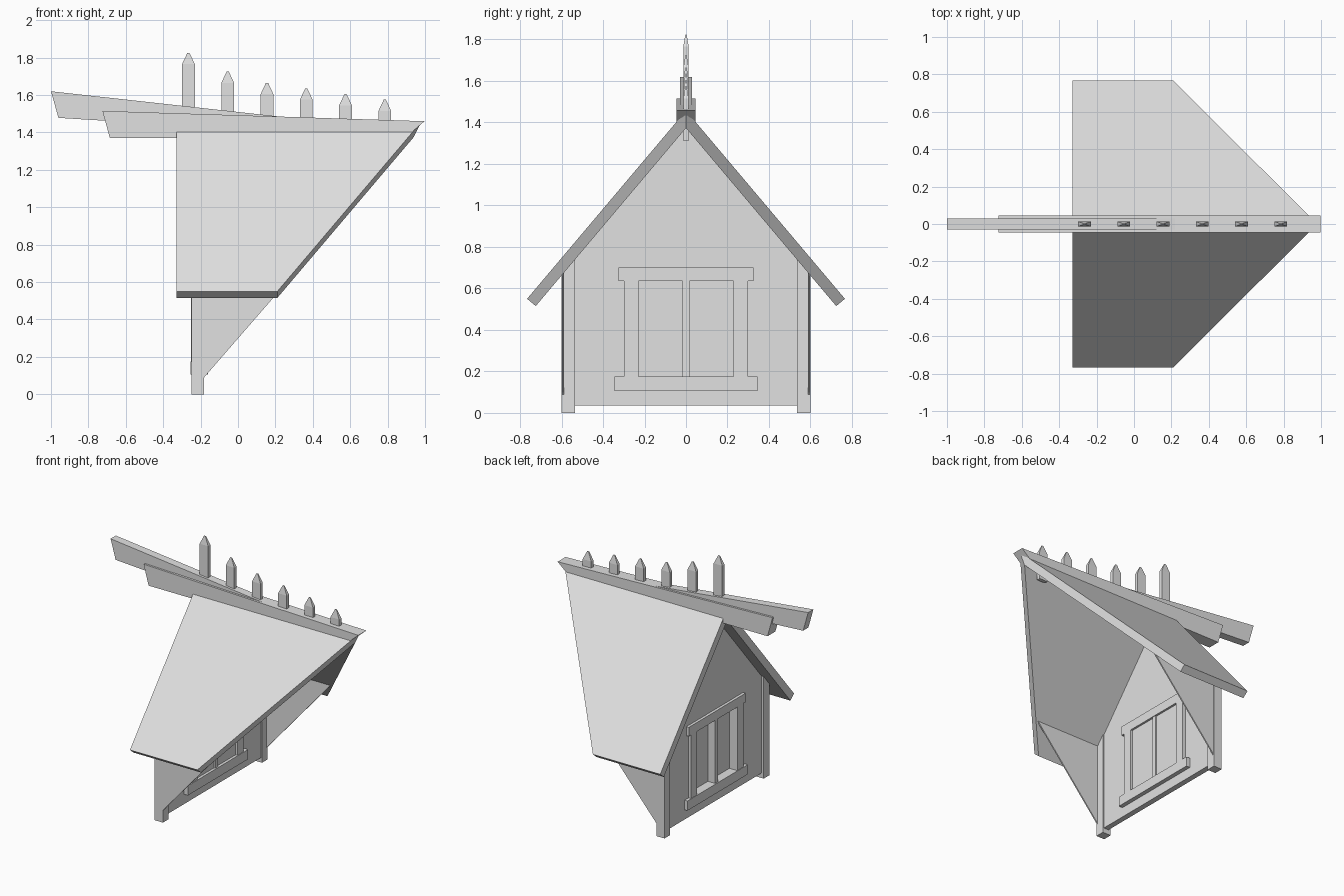
import bpy, bmesh
from mathutils import Vector

cube = bpy.data.objects.get("Cube")
if cube:
    bpy.data.objects.remove(cube, do_unlink=True)

GREY = (0.75, 0.75, 0.75, 1.0)
mat = bpy.data.materials.new("plain_grey")
mat.use_nodes = True
mat.diffuse_color = GREY
bsdf = next(n for n in mat.node_tree.nodes if n.type == 'BSDF_PRINCIPLED')
bsdf.inputs["Base Color"].default_value = GREY


def loft(name, *rings):
    """Solid through matching rings of points, capped at both ends."""
    bm = bmesh.new()
    loops = [[bm.verts.new(p) for p in ring] for ring in rings]
    n = len(rings[0])
    bm.faces.new(loops[0])
    bm.faces.new(loops[-1])
    for a, b in zip(loops, loops[1:]):
        for i in range(n):
            j = (i + 1) % n
            bm.faces.new((a[i], a[j], b[j], b[i]))
    bmesh.ops.recalc_face_normals(bm, faces=bm.faces)
    mesh = bpy.data.meshes.new(name)
    bm.to_mesh(mesh)
    bm.free()
    mesh.materials.append(mat)
    obj = bpy.data.objects.new(name, mesh)
    bpy.context.collection.objects.link(obj)
    return obj


def slab_x(name, yz, x0, x1):
    return loft(name, [(x0, y, z) for y, z in yz], [(x1, y, z) for y, z in yz])


def slab_y(name, xz, y0, y1):
    return loft(name, [(x, y0, z) for x, z in xz], [(x, y1, z) for x, z in xz])


def box(name, x0, x1, y0, y1, z0, z1):
    return slab_x(name, [(y0, z0), (y1, z0), (y1, z1), (y0, z1)], x0, x1)


# Mirrored parts: roof slopes, gable halves, cheeks, posts, window jambs
for s, side in ((1, "back"), (-1, "front")):
    outer = [(-0.33, 0.766, 0.55), (0.21, 0.766, 0.55), (0.98, 0, 1.457), (-0.33, 0, 1.457)]
    inner = [(-0.33, 0.724, 0.515), (0.21, 0.724, 0.515), (0.938, 0, 1.373), (-0.33, 0, 1.373)]
    loft("roof_slope_" + side, *[[(x, s * y, z) for x, y, z in r] for r in (outer, inner)])

    gable = [(0, 0.035), (0.56, 0.035), (0.56, 0.73), (0, 1.40),
             (0, 0.67), (0.265, 0.67), (0.265, 0.14), (0, 0.14)]
    slab_x("gable_wall_" + side, [(s * y, z) for y, z in gable], -0.23, -0.19)

    slab_y("cheek_wall_" + side, [(-0.19, 0.08), (0.34, 0.69), (-0.19, 0.69)], s * 0.588, s * 0.597)
    box("corner_post_" + side, -0.248, -0.182, s * 0.535, s * 0.6, 0, 0.74)
    box("window_jamb_" + side, -0.25, -0.165, s * 0.23, s * 0.3, 0.175, 0.635)

# Rest of the window
box("window_header", -0.25, -0.165, -0.325, 0.325, 0.635, 0.70)
box("window_sill", -0.253, -0.16, -0.345, 0.345, 0.105, 0.175)
box("window_mullion", -0.245, -0.17, -0.016, 0.016, 0.175, 0.635)
box("window_pane", -0.187, -0.18, -0.23, 0.23, 0.175, 0.635)

# Ridge beams
slab_y("ridge_beam_lower", [(-0.725, 1.515), (-0.685, 1.37), (0.893, 1.37), (0.997, 1.46)], -0.045, 0.045)
slab_y("ridge_beam_upper", [(-1.0, 1.62), (-0.96, 1.478), (0.15, 1.41), (0.22, 1.485)], -0.03, 0.03)

# Pointed pickets along the ridge
for i, top in enumerate((1.825, 1.725, 1.665, 1.635, 1.605, 1.575)):
    cx = -0.265 + 0.21 * i
    low = 1.31 if i == 5 else 1.40
    rings = []
    for z, hx, hy in ((low, 0.034, 0.013), (top - 0.06, 0.034, 0.013), (top, 0.006, 0.003)):
        rings.append([Vector((cx + a * hx, b * hy, z)) for a, b in ((-1, -1), (1, -1), (1, 1), (-1, 1))])
    loft("ridge_picket_%d" % (i + 1), *rings)
